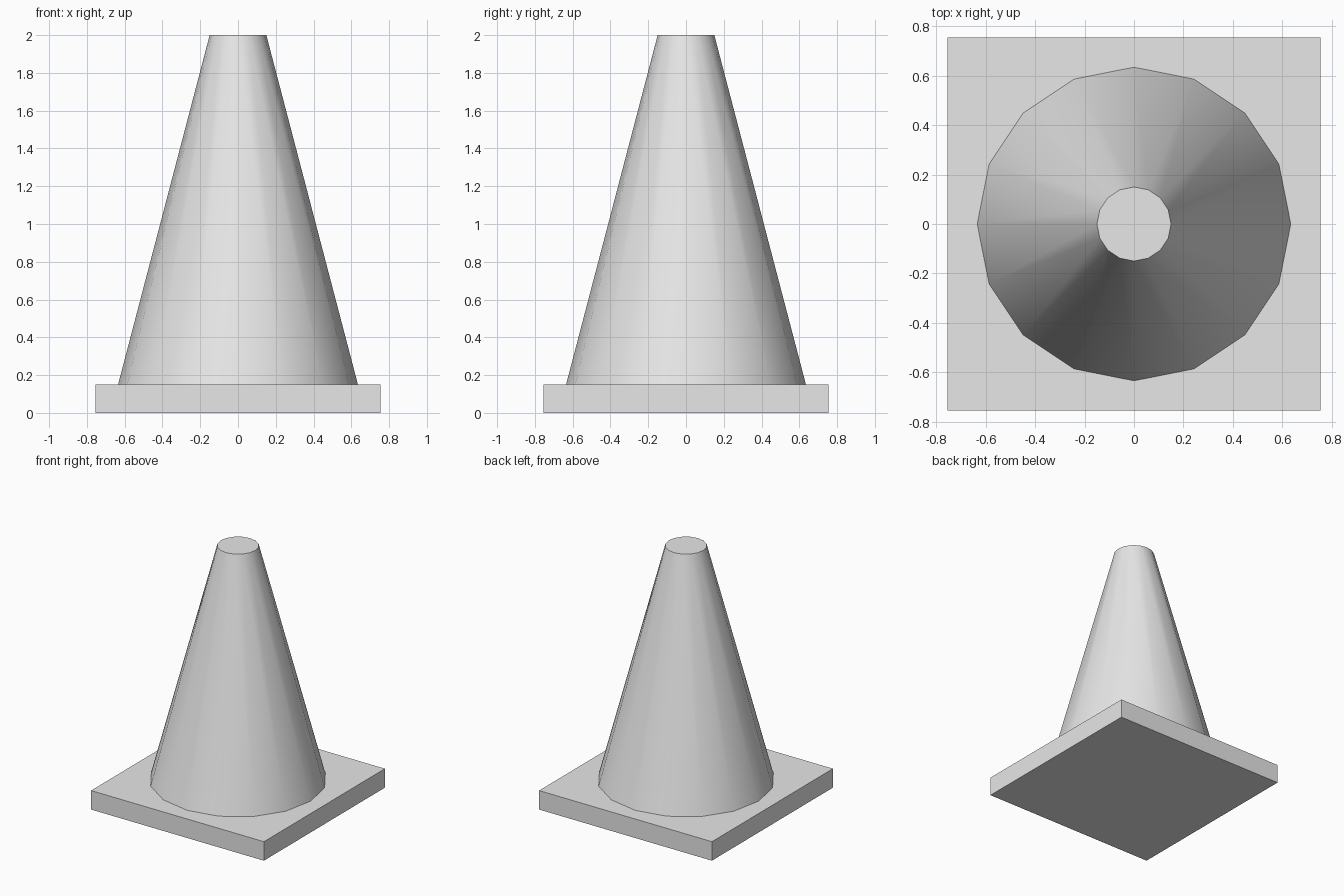
import bpy
import math

if "Cube" in bpy.data.objects:
    bpy.data.objects.remove(bpy.data.objects["Cube"])

grey = bpy.data.materials.new("plain grey")
grey.diffuse_color = (0.8, 0.8, 0.8, 1)
grey.use_nodes = True
grey.node_tree.nodes["Principled BSDF"].inputs["Base Color"].default_value = grey.diffuse_color

BASE_WIDTH, BASE_HEIGHT = 1.51, 0.15
TOTAL_HEIGHT = 2.0


def finish(name):
    obj = bpy.context.object
    obj.name = name
    obj.data.materials.append(grey)
    return obj


# Square base slab
bpy.ops.mesh.primitive_cube_add(size=1, location=(0, 0, BASE_HEIGHT / 2))
base = finish("base_plate")
base.scale = (BASE_WIDTH, BASE_WIDTH, BASE_HEIGHT)
bpy.ops.object.transform_apply(location=False, rotation=False, scale=True)

# Sixteen-sided tapered body with a flat top
bpy.ops.mesh.primitive_cone_add(
    vertices=16, radius1=0.635, radius2=0.15,
    depth=TOTAL_HEIGHT - BASE_HEIGHT,
    location=(0, 0, (TOTAL_HEIGHT + BASE_HEIGHT) / 2))
finish("cone_body")
bpy.ops.object.shade_smooth_by_angle(angle=math.radians(30))
